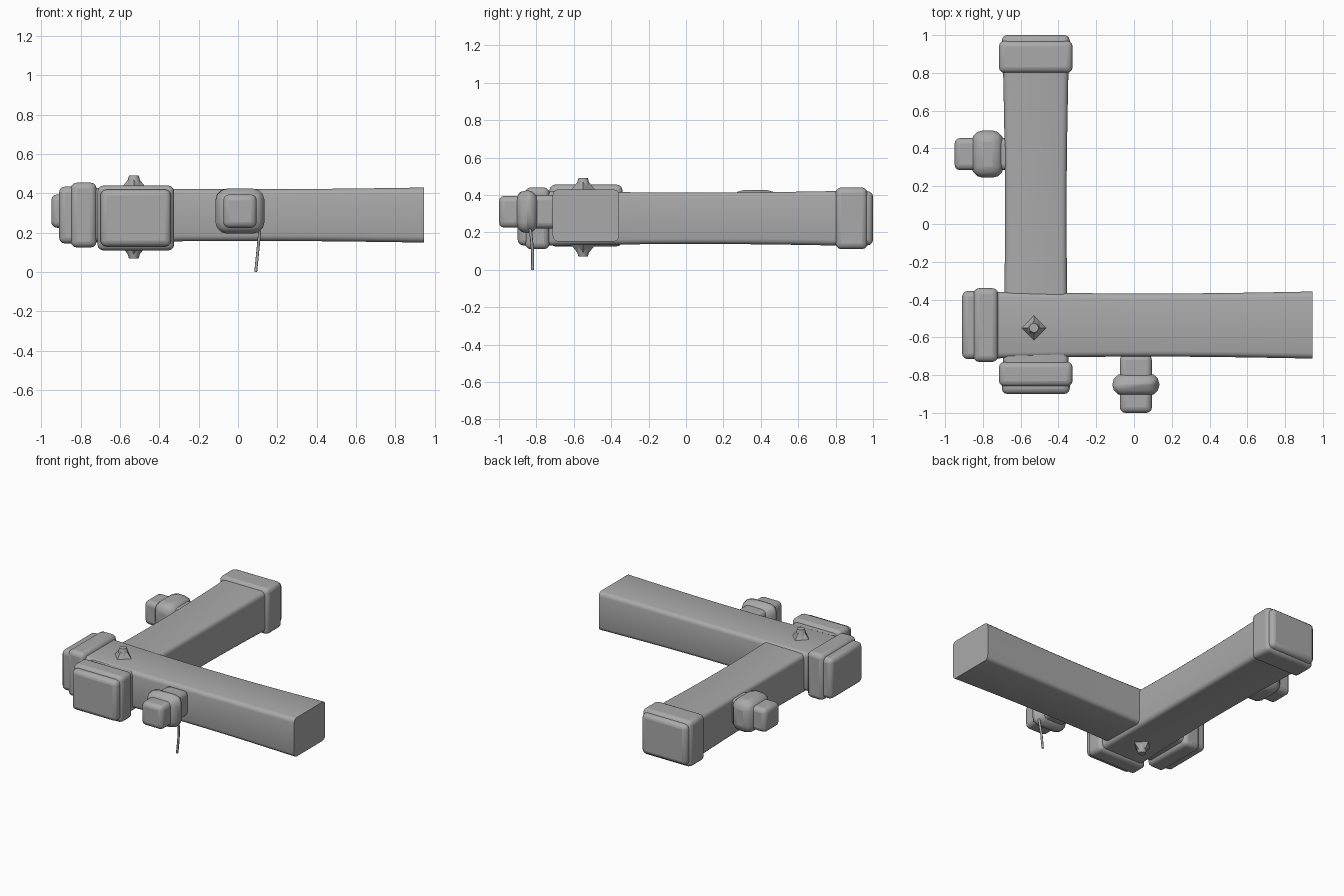
import bpy, bmesh, math
from mathutils import Vector

cube = bpy.data.objects.get("Cube")
if cube:
    bpy.data.objects.remove(cube, do_unlink=True)

grey = bpy.data.materials.new("plain grey")
grey.use_nodes = True
shade = (0.4, 0.4, 0.4, 1)
grey.diffuse_color = shade
grey.node_tree.nodes["Principled BSDF"].inputs["Base Color"].default_value = shade

X_AXIS, Y_AXIS = range(2)


def finish(obj, name):
    """Name, colour and smooth a part."""
    obj.name = name
    obj.data.materials.append(grey)
    bpy.ops.object.select_all(action='DESELECT')
    obj.select_set(True)
    bpy.context.view_layer.objects.active = obj
    bpy.ops.object.shade_smooth_by_angle(angle=math.radians(50))


def box_between(axis, start, end, side, height, width, depth):
    """Centre and size of a box that runs along one horizontal axis."""
    centre = Vector((side, side, height))
    size = Vector((width, width, depth))
    centre[axis] = (start + end) / 2
    size[axis] = abs(end - start)
    return centre, size


def rounded_box(name, centre, size, rounding):
    """Box with every edge rounded."""
    bpy.ops.mesh.primitive_cube_add(size=1, location=centre)
    obj = bpy.context.object
    for vert in obj.data.vertices:
        vert.co *= size
    bevel = obj.modifiers.new("rounding", 'BEVEL')
    bevel.width = rounding
    bevel.segments = 3
    finish(obj, name)


def beam(name, axis, start, end, side, height, width, depth, waist):
    """Long bar with rounded long edges, flat ends and a slimmer middle."""
    centre, size = box_between(axis, start, end, side, height, width, depth)
    bm = bmesh.new()
    bmesh.ops.create_cube(bm, size=1)
    bmesh.ops.scale(bm, vec=size, verts=bm.verts)

    def long_edges():
        return [e for e in bm.edges
                if abs(e.verts[0].co[axis] - e.verts[1].co[axis]) > size[axis] / 2]

    bmesh.ops.bevel(bm, geom=long_edges(), offset=0.03, segments=3,
                    profile=0.5, affect='EDGES')
    bmesh.ops.subdivide_edges(bm, edges=long_edges(), cuts=9, use_grid_fill=True)
    for vert in bm.verts:
        along = vert.co[axis]
        vert.co *= 1 - waist * math.cos(math.pi * along / size[axis])
        vert.co[axis] = along
    mesh = bpy.data.meshes.new(name)
    bm.to_mesh(mesh)
    bm.free()
    obj = bpy.data.objects.new(name, mesh)
    obj.location = centre
    bpy.context.collection.objects.link(obj)
    finish(obj, name)


def cap(name, axis, inner, shoulder, tip, side, height):
    """Wide band round a beam's end, with a narrower end block."""
    rounded_box(name + "_band", *box_between(axis, inner, shoulder, side, height, 0.39, 0.33), 0.03)
    rounded_box(name + "_end", *box_between(axis, inner, tip, side, height, 0.36, 0.29), 0.03)


def knob(name, axis, tip, side, collar_length):
    """Blunt tip, swollen collar and neck, reaching in towards the beam."""
    height = 0.31
    front = tip + 0.09
    back = front + collar_length
    rounded_box(name + "_tip", *box_between(axis, tip, back, side, height, 0.17, 0.17), 0.03)
    rounded_box(name + "_collar", *box_between(axis, front, back, side, height, 0.25, 0.23), 0.06)
    rounded_box(name + "_neck", *box_between(axis, front, back + 0.1, side, height, 0.17, 0.18), 0.03)


# Two crossing beams
CROSS_Y, CROSS_Z = -0.535, 0.29
LONG_X, LONG_Z = -0.52, 0.275
beam("cross_beam", X_AXIS, -0.8, 0.945, CROSS_Y, CROSS_Z, 0.355, 0.28, 0.06)
beam("long_beam", Y_AXIS, -0.8, 0.9, LONG_X, LONG_Z, 0.35, 0.295, 0.07)

# Caps on three beam ends
cap("right_cap", X_AXIS, -0.72, -0.85, -0.91, CROSS_Y, CROSS_Z)
cap("front_cap", Y_AXIS, -0.73, -0.86, -0.9, LONG_X, LONG_Z)
cap("back_cap", Y_AXIS, 0.8, 0.97, 1, LONG_X, LONG_Z)

# Knobs on the outer sides of the beams
knob("front_knob", Y_AXIS, -1, 0.01, 0.12)
knob("right_knob", X_AXIS, -0.95, 0.37, 0.17)

# Peg through the joint, with a diamond washer above and below
for label, direction, surface in (("top", 1, 0.42), ("bottom", -1, 0.14)):
    turn = (0 if direction > 0 else math.pi, 0, 0)
    for part, sides, wide, narrow, tall in (("washer", 4, 0.07, 0.03, 0.05),
                                            ("peg", 8, 0.045, 0.025, 0.07)):
        bpy.ops.mesh.primitive_cone_add(
            vertices=sides, radius1=wide, radius2=narrow, depth=tall, rotation=turn,
            location=(-0.53, -0.55, surface + direction * tall / 2))
        finish(bpy.context.object, label + "_" + part)

# Cord hanging from the front knob
curve = bpy.data.curves.new("hanging_cord", 'CURVE')
curve.dimensions = '3D'
curve.bevel_depth = 0.008
curve.bevel_resolution = 1
curve.use_fill_caps = True
spline = curve.splines.new('POLY')
path = [(0.1, -0.85, 0.27), (0.11, -0.83, 0.2), (0.1, -0.82, 0.1), (0.09, -0.82, 0)]
spline.points.add(len(path) - 1)
for point, spot in zip(spline.points, path):
    point.co = (*spot, 1)
cord = bpy.data.objects.new("hanging_cord", curve)
bpy.context.collection.objects.link(cord)
curve.materials.append(grey)
